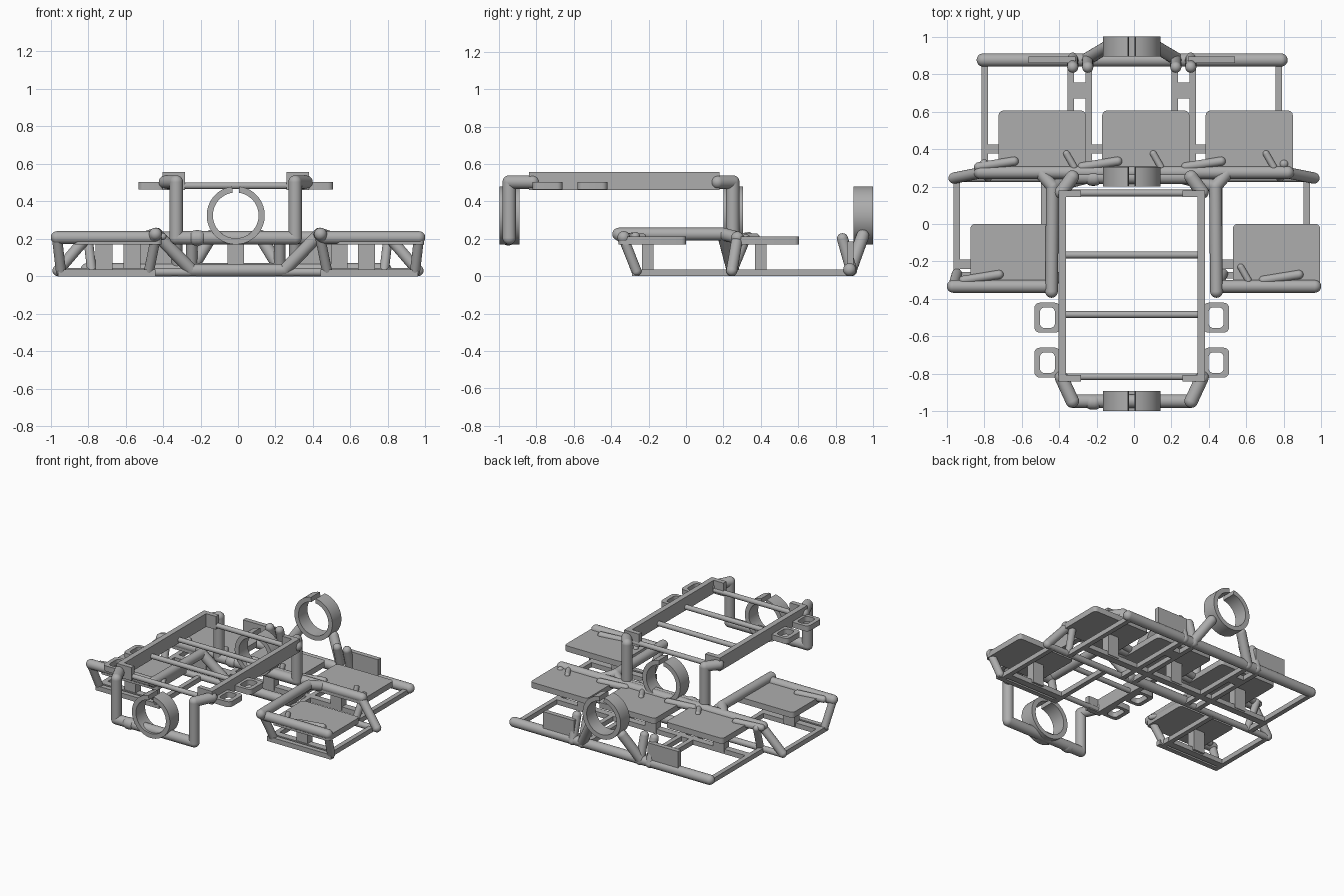
import bpy, bmesh, math
from mathutils import Vector, Matrix

if "Cube" in bpy.data.objects:
    bpy.data.objects.remove(bpy.data.objects["Cube"])

grey = bpy.data.materials.new("plain_grey")
grey.use_nodes = True
COLOUR = (0.42, 0.42, 0.42, 1)
grey.diffuse_color = COLOUR
grey.node_tree.nodes["Principled BSDF"].inputs["Base Color"].default_value = COLOUR
CX = -0.012  # centre line of the upper rack


def finish(name, bm, smooth=False):
    bmesh.ops.recalc_face_normals(bm, faces=bm.faces[:])
    mesh = bpy.data.meshes.new(name)
    bm.to_mesh(mesh)
    bm.free()
    mesh.materials.append(grey)
    ob = bpy.data.objects.new(name, mesh)
    bpy.context.scene.collection.objects.link(ob)
    if smooth:
        bpy.ops.object.select_all(action="DESELECT")
        ob.select_set(True)
        bpy.context.view_layer.objects.active = ob
        bpy.ops.object.shade_smooth_by_angle(angle=math.radians(40))
    return ob


def tube(name, points, r=0.034):
    """Round bar through points with ball joints."""
    bm = bmesh.new()
    pts = [Vector(p) for p in points]
    for p in pts:
        bmesh.ops.create_uvsphere(bm, u_segments=20, v_segments=10, radius=r,
                                  matrix=Matrix.Translation(p))
    for a, b in zip(pts, pts[1:]):
        rot = (b - a).to_track_quat("Z", "Y").to_matrix().to_4x4()
        bmesh.ops.create_cone(bm, segments=20, radius1=r, radius2=r, depth=(b - a).length,
                              matrix=Matrix.Translation((a + b) / 2) @ rot)
    return finish(name, bm, True)


def box(name, x0, x1, y0, y1, z0, z1):
    bm = bmesh.new()
    size = Matrix.Diagonal((x1 - x0, y1 - y0, z1 - z0, 1))
    mid = Matrix.Translation(((x0 + x1) / 2, (y0 + y1) / 2, (z0 + z1) / 2))
    bmesh.ops.create_cube(bm, size=1, matrix=mid @ size)
    return finish(name, bm)


def outline(cx, cy, w, d, r):
    """Rounded rectangle as a list of points."""
    pts = []
    for k, (sx, sy) in enumerate([(1, 1), (-1, 1), (-1, -1), (1, -1)]):
        for i in range(6):
            a = (k + i / 5) * math.pi / 2
            pts.append((cx + sx * (w / 2 - r) + r * math.cos(a),
                        cy + sy * (d / 2 - r) + r * math.sin(a)))
    return pts


def plate(name, cx, cy, w, d, r, z0, z1):
    bm = bmesh.new()
    face = bm.faces.new([bm.verts.new((x, y, z0)) for x, y in outline(cx, cy, w, d, r)])
    up = bmesh.ops.extrude_face_region(bm, geom=[face])["geom"]
    bmesh.ops.translate(bm, vec=(0, 0, z1 - z0),
                        verts=[v for v in up if isinstance(v, bmesh.types.BMVert)])
    return finish(name, bm, True)


def loft(name, loops, closed):
    """Skin four matching rails into a solid strip, closed or open ended."""
    bm = bmesh.new()
    rails = [[bm.verts.new(p) for p in loop] for loop in loops]
    n = len(rails[0])
    for i in range(n if closed else n - 1):
        j = (i + 1) % n
        for k in range(4):
            a, b = rails[k], rails[(k + 1) % 4]
            bm.faces.new((a[i], a[j], b[j], b[i]))
    if not closed:
        for i in (0, -1):
            bm.faces.new([rail[i] for rail in rails])
    return finish(name, bm, True)


def clip_ring(name, y0, y1, z=0.325, gap=0.13):
    """Open band with a slot at the top."""
    angles = [math.pi / 2 + gap + (math.tau - 2 * gap) * i / 48 for i in range(49)]
    rails = [[(CX + r * math.cos(a), y, z + r * math.sin(a)) for a in angles]
             for r, y in ((0.155, y0), (0.155, y1), (0.122, y1), (0.122, y0))]
    return loft(name, rails, False)


def eyelet(name, cx, cy):
    outer, inner = outline(cx, cy, 0.14, 0.16, 0.03), outline(cx, cy, 0.08, 0.11, 0.025)
    rails = [[(x, y, z) for x, y in pts]
             for pts, z in ((outer, 0.463), (outer, 0.503), (inner, 0.503), (inner, 0.463))]
    return loft(name, rails, True)


# Upper rack: side rails, corner tabs, rungs and eyelets
for s, side in ((-1, "right"), (1, "left")):
    xs = sorted((CX + s * 0.35, CX + s * 0.39))
    box("rack_rail_" + side, *xs, -0.84, 0.18, 0.46, 0.557)
    for y in (-0.84, 0.145):
        box("rack_corner_tab_" + side, *sorted((CX + s * 0.27, CX + s * 0.38)),
            y, y + 0.035, 0.46, 0.557)
    for y in (-0.74, -0.5):
        eyelet("rack_eyelet_" + side, CX + s * 0.45, y)
for y in (-0.815, -0.483, -0.165, 0.165):
    tube("rack_rung", [(CX - 0.36, y, 0.483), (CX + 0.36, y, 0.483)], 0.018)

# Bent hoops and clip rings carrying the rack
for name, y, ystart in (("front", -0.945, -0.82), ("middle", 0.25, 0.17)):
    half = [(0.375, ystart, 0.503), (0.317, y, 0.503), (0.317, y, 0.205)]
    path = [(CX - x, p, z) for x, p, z in half] + [(CX + x, p, z) for x, p, z in half[::-1]]
    tube(name + "_hoop", path, 0.036)
    tube(name + "_hoop_collar", [(-0.225, y - 0.005, 0.205), (-0.21, y - 0.005, 0.205)], 0.041)
clip_ring("front_ring", -0.997, -0.89)
clip_ring("middle_ring", 0.2, 0.305)
clip_ring("back_ring", 0.895, 1.0)

# Main tubes
tube("middle_upper_bar", [(-0.82, 0.275, 0.205), (0.82, 0.275, 0.205)])
tube("middle_lower_bar", [(-0.95, 0.245, 0.022), (0.95, 0.245, 0.022)], 0.022)
tube("middle_lower_beam", [(-0.25, 0.25, 0.033), (0.235, 0.25, 0.033)], 0.033)
tube("back_bar", [(-0.805, 0.875, 0.035), (0.785, 0.875, 0.035)], 0.035)

for s, side in ((-1, "right"), (1, "left")):
    # Front arm, its legs and the braces to the middle beam
    tube("front_arm_" + side, [(s * 0.965, -0.333, 0.207), (s * 0.45, -0.333, 0.207),
                               (s * 0.44, -0.36, 0.225), (s * 0.435, 0.2, 0.225),
                               (s * 0.25, 0.25, 0.035)])
    tube("arm_link_" + side, [(s * 0.435, 0.2, 0.225), (s * 0.5, 0.275, 0.205)])
    tube("outer_leg_" + side, [(s * 0.965, -0.333, 0.2), (s * 0.945, -0.265, 0.028)], 0.027)
    tube("inner_leg_" + side, [(s * 0.44, -0.333, 0.2), (s * 0.475, -0.265, 0.028)], 0.027)
    tube("middle_brace_" + side, [(s * 0.81, 0.275, 0.205), (s * 0.96, 0.245, 0.03)], 0.03)
    tube("middle_inner_brace_" + side, [(s * 0.8, 0.32, 0.2), (s * 0.78, 0.25, 0.03)], 0.025)
    tube("ring_strut_" + side, [(CX + s * 0.24, 0.88, 0.035), (CX + s * 0.13, 0.945, 0.215)])
    # Upright panel and pegs on the back bar
    box("back_panel_" + side, *sorted((CX + s * 0.3, CX + s * 0.55)), 0.86, 0.895, 0.02, 0.185)
    for x in (0.235, 0.315):
        tube("back_peg_" + side, [(CX + s * x, 0.885, 0.03), (CX + s * x, 0.837, 0.2)], 0.03)
    # Lower rails
    for x in (0.468, 0.933):
        x += CX * s
        box("front_floor_rail_" + side, s * x - 0.017, s * x + 0.017, -0.28, 0.25, 0, 0.035)
    box("front_floor_end_" + side, *sorted((s * 0.44, s * 0.96)), -0.29, -0.255, 0, 0.035)
    box("front_floor_crossbar_" + side, *sorted((s * 0.46, s * 0.93)), -0.24, -0.19, 0, 0.035)
    for x in (0.23, 0.325, 0.785):
        box("back_floor_rail_" + side, CX + s * x - 0.017, CX + s * x + 0.017,
            0.24, 0.87, 0, 0.035)
    box("floor_bridge_" + side, *sorted((CX + s * 0.23, CX + s * 0.325)), 0.67, 0.755, 0, 0.035)
box("back_floor_crossbar", -0.79, 0.77, 0.375, 0.425, 0, 0.035)

# Seats with a post, a long peg and a short peg
SEATS = [(-0.64, -0.36, 0, -0.17, 0.2), (0.76, -0.36, 0, 0.03, -0.19),
         (-0.49, 0.245, 0.605, -0.24, 0.13), (0.063, 0.245, 0.605, -0.24, 0.04),
         (0.615, 0.245, 0.605, -0.24, 0.09)]
for x, y0, y1, peg, stub in SEATS:
    plate("seat", x, (y0 + y1) / 2, 0.465, y1 - y0, 0.025, 0.17, 0.212)
    post = x - 0.075
    box("seat_post", post - 0.045, post + 0.045, y0 + 0.125, y0 + 0.185, 0.01, 0.175)
    tube("seat_peg", [(x + peg - 0.1, y0 + 0.06, 0.207), (x + peg + 0.09, y0 + 0.09, 0.212)], 0.024)
    tube("seat_stub", [(x + stub, y0 + 0.13, 0.21), (x + stub + 0.04, y0 + 0.06, 0.212)], 0.018)
